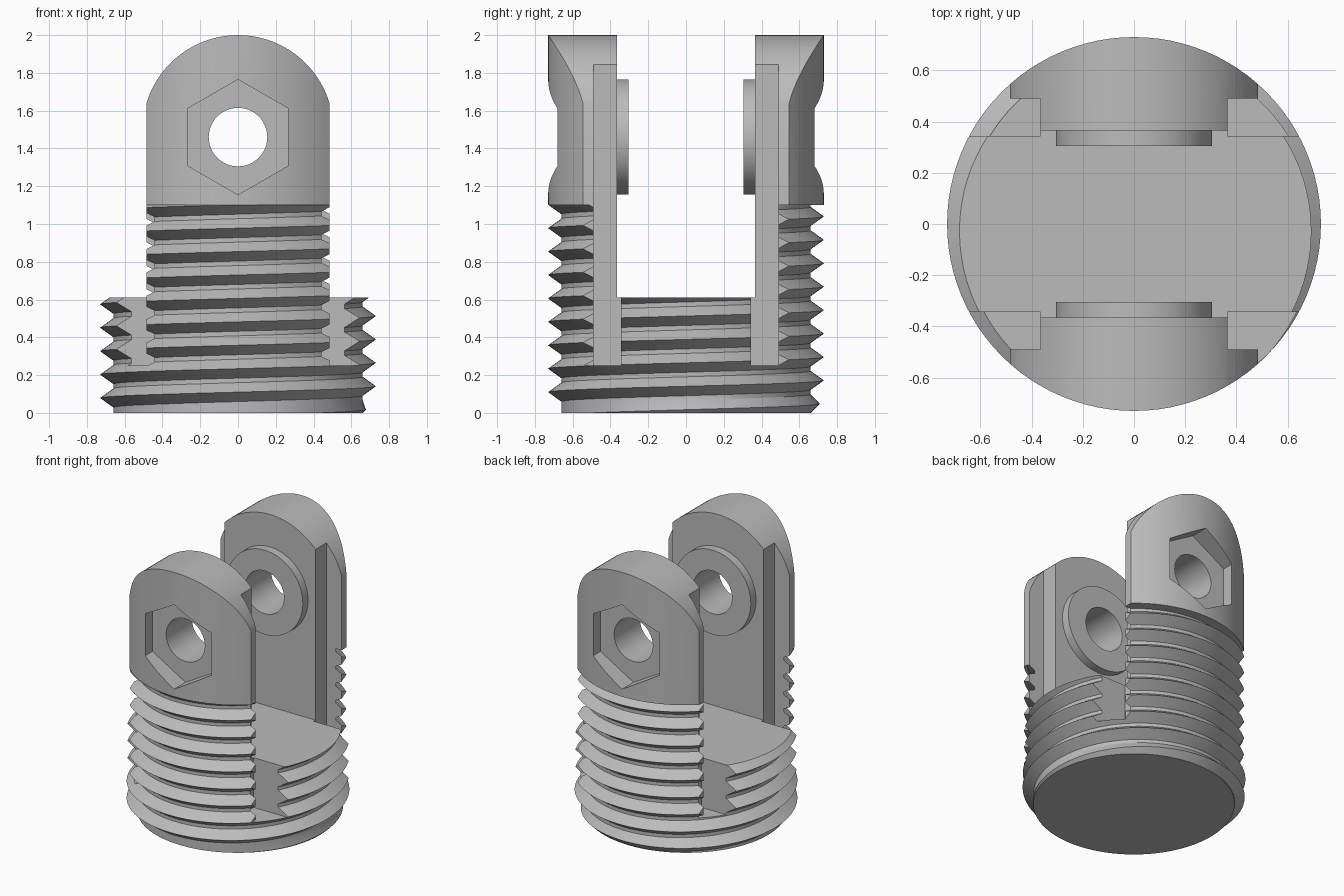
import bpy, bmesh, math
from mathutils import Matrix, Vector

if "Cube" in bpy.data.objects:
    bpy.data.objects.remove(bpy.data.objects["Cube"], do_unlink=True)

RADIUS, ROOT, PITCH, FLANK = 0.73, 0.66, 0.124, 0.05
THREAD_TOP, FIRST_CREST, SIDES = 1.1, 0.141, 96
PIN_Z = 1.46

grey = bpy.data.materials.new("plain grey")
grey.use_nodes = True
colour = (0.5, 0.5, 0.5, 1)
grey.diffuse_color = colour
grey.node_tree.nodes["Principled BSDF"].inputs["Base Color"].default_value = colour


def make_object(name, bm):
    bmesh.ops.recalc_face_normals(bm, faces=bm.faces)
    mesh = bpy.data.meshes.new(name)
    bm.to_mesh(mesh)
    bm.free()
    mesh.materials.append(grey)
    obj = bpy.data.objects.new(name, mesh)
    bpy.context.collection.objects.link(obj)
    return obj


def prism(name, outline, y0, y1):
    """Extrude an x/z outline along y."""
    bm = bmesh.new()
    face = bm.faces.new([bm.verts.new((x, y0, z)) for x, z in outline])
    made = bmesh.ops.extrude_face_region(bm, geom=[face])["geom"]
    bmesh.ops.translate(bm, vec=(0, y1 - y0, 0),
                        verts=[g for g in made if isinstance(g, bmesh.types.BMVert)])
    return make_object(name, bm)


def box(name, x0, x1, y0, y1, z0, z1):
    return prism(name, [(x0, z0), (x1, z0), (x1, z1), (x0, z1)], y0, y1)


def round_bar(name, radius, sides, y0, y1):
    """Regular prism on the pin axis, with a corner at the top."""
    pts = [(radius * math.sin(math.tau * i / sides),
            PIN_Z + radius * math.cos(math.tau * i / sides)) for i in range(sides)]
    return prism(name, pts, y0, y1)


def combine(target, tool, operation):
    mod = target.modifiers.new("cut", 'BOOLEAN')
    mod.operation, mod.solver, mod.object = operation, 'EXACT', tool
    bpy.context.view_layer.objects.active = target
    bpy.ops.object.modifier_apply(modifier=mod.name)
    bpy.data.objects.remove(tool, do_unlink=True)


def thread_radius(z, crest):
    d = abs((z - crest + PITCH / 2) % PITCH - PITCH / 2)
    r = RADIUS - (RADIUS - ROOT) * min(d / FLANK, 1)
    return min(r, ROOT + z)          # chamfer at the foot


# Threaded round body with a plain upper part
bm = bmesh.new()
columns = []
for i in range(SIDES + 1):
    a = math.tau * i / SIDES
    crest = FIRST_CREST + PITCH * i / SIDES
    rows = []
    for k in range(-3, 11):
        for offset in (-FLANK, 0, FLANK):
            z = min(max(crest + k * PITCH + offset, 0), THREAD_TOP)
            rows.append((thread_radius(z, crest), z))
    rows += [(RADIUS, THREAD_TOP), (RADIUS, 2.05)]
    columns.append([bm.verts.new((r * math.cos(a), r * math.sin(a), z)) for r, z in rows])
for left, right in zip(columns, columns[1:]):
    for j in range(len(left) - 1):
        bm.faces.new((left[j], right[j], right[j + 1], left[j + 1]))
bmesh.ops.remove_doubles(bm, verts=bm.verts, dist=0.0001)
bmesh.ops.holes_fill(bm, edges=[e for e in bm.edges if e.is_boundary], sides=0)
body = make_object("threaded_fork_body", bm)

# Gap between the two arms
combine(body, box("gap_cutter", -1, 1, -0.365, 0.365, 0.61, 2.2), 'DIFFERENCE')

# Outside of each arm: straight sides under a round top
half, arch_r = 0.485, 0.506
arch_z = 2 - arch_r
start = math.acos(half / arch_r)
steps = 32
arch = []
for i in range(steps + 1):
    a = math.pi - start - (math.pi - 2 * start) * i / steps
    arch.append((arch_r * math.cos(a), arch_z + arch_r * math.sin(a)))
outline = [(-1, 0.25), (-half, 0.25)] + arch + [(half, 0.25), (1, 0.25), (1, 2.2), (-1, 2.2)]

for s in (-1, 1):
    y = lambda a, b: sorted((s * a, s * b))
    combine(body, prism("arch_cutter", outline, *y(0.345, 1)), 'DIFFERENCE')
    # Stepped slots beside the arm
    for t in (-1, 1):
        x = sorted((t * 0.365, t * 1))
        combine(body, box("slot_cutter", *x, *y(0.344, 0.49), 0.25, 2.2), 'DIFFERENCE')
    # Inner boss and outer hexagonal pocket
    combine(body, round_bar("boss", 0.305, 64, *y(0.305, 0.45)), 'UNION')
    combine(body, round_bar("hex_cutter", 0.305, 6, *y(0.6, 1)), 'DIFFERENCE')

# Pin hole through both arms
combine(body, round_bar("hole_cutter", 0.155, 48, -1, 1), 'DIFFERENCE')

bpy.ops.object.select_all(action='DESELECT')
body.select_set(True)
bpy.context.view_layer.objects.active = body
bpy.ops.object.shade_smooth_by_angle(angle=math.radians(25))
